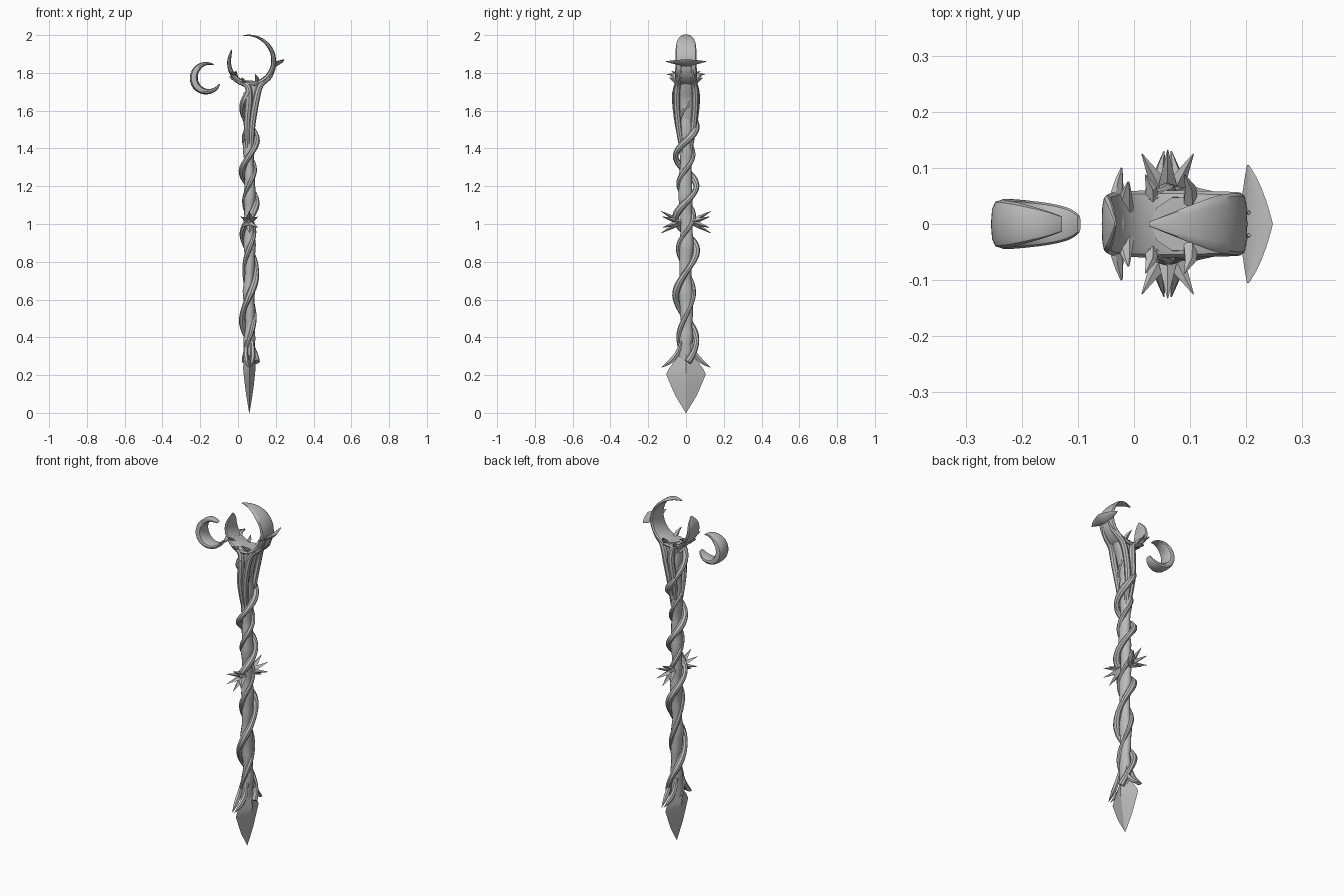
import bpy, bmesh
from math import sin, cos, pi, radians, copysign
from mathutils import Vector

cube = bpy.data.objects.get("Cube")
if cube:
    bpy.data.objects.remove(cube)

stone = bpy.data.materials.new("pale_grey")
stone.use_nodes = True
stone.diffuse_color = (0.5, 0.5, 0.5, 1)
stone.node_tree.nodes["Principled BSDF"].inputs["Base Color"].default_value = (0.5, 0.5, 0.5, 1)
stone.node_tree.nodes["Principled BSDF"].inputs["Roughness"].default_value = 0.8

CX = 0.06  # axis of the shaft
X, Y = Vector((1, 0, 0)), Vector((0, 1, 0))


def smooth(keys, steps=5):
    """Catmull-Rom interpolation through tuples of any length."""
    out = []
    for i in range(len(keys) - 1):
        k = [keys[max(i - 1, 0)], keys[i], keys[i + 1], keys[min(i + 2, len(keys) - 1)]]
        for s in range(steps):
            t = s / steps
            out.append(tuple(
                b + t / 2 * (c - a + t * (2 * a - 5 * b + 4 * c - d + t * (3 * (b - c) + d - a)))
                for a, b, c, d in zip(*k)))
    return out + [keys[-1]]


def sweep(name, rows, ref, sides=8, square=1.0, angle=40):
    """Skin a path of rows (x, y, z, radius along ref, radius across)."""
    bm = bmesh.new()
    pts = [Vector(r[:3]) for r in rows]
    rings = []
    for i, row in enumerate(rows):
        tangent = (pts[min(i + 1, len(pts) - 1)] - pts[max(i - 1, 0)]).normalized()
        u = (ref - tangent * ref.dot(tangent)).normalized()
        v = tangent.cross(u)
        ring = []
        for k in range(sides):
            c, s = cos(2 * pi * k / sides), sin(2 * pi * k / sides)
            c, s = (copysign(abs(w) ** square, w) for w in (c, s))
            ring.append(bm.verts.new(pts[i] + u * c * max(row[3], 0.001) + v * s * max(row[4], 0.001)))
        rings.append(ring)
    for a, b in zip(rings, rings[1:]):
        for k in range(sides):
            n = (k + 1) % sides
            bm.faces.new((a[k], a[n], b[n], b[k]))
    bm.faces.new(rings[0][::-1])
    bm.faces.new(rings[-1])
    bmesh.ops.recalc_face_normals(bm, faces=bm.faces)
    mesh = bpy.data.meshes.new(name)
    bm.to_mesh(mesh)
    bm.free()
    mesh.materials.append(stone)
    obj = bpy.data.objects.new(name, mesh)
    bpy.context.collection.objects.link(obj)
    bpy.ops.object.select_all(action='DESELECT')
    obj.select_set(True)
    bpy.context.view_layer.objects.active = obj
    bpy.ops.object.shade_smooth_by_angle(angle=radians(angle))
    return obj


def crescent(name, cx, cz, keys):
    """Keys are (degrees, radius, half width in y, half thickness)."""
    rows = [(cx + r * cos(radians(a)), 0, cz + r * sin(radians(a)), w, t)
            for a, r, w, t in smooth(keys, 6)]
    return sweep(name, rows, Y, 12, 0.7)


# Shaft with a slightly knotted outline
shaft_rows = []
for i in range(48):
    z = 0.24 + i * 0.031
    knot = 0.003 * sin(z * 23) + 0.002 * sin(z * 51)
    shaft_rows.append((CX + 0.003 * sin(z * 17), 0.003 * cos(z * 13), z, 0.028 + knot, 0.034 + knot))
sweep("shaft", shaft_rows, X, 12)

# Vines winding up the shaft: keys are (height, turn in degrees)
turns = smooth([(0.27, 10), (0.38, 90), (0.62, 270), (0.86, 450), (1.03, 630),
                (1.2, 810), (1.36, 990), (1.52, 1170), (1.7, 1350)], 12)
for name, phase, reach, thick in (("main_vine", 0, 1.0, 0.017), ("thin_vine", 170, 0.72, 0.012)):
    rows = []
    for z, turn in turns:
        a = radians(turn + phase)
        t = thick * (1 + 0.15 * sin(z * 31))
        rows.append((CX + 0.037 * reach * cos(a), 0.055 * reach * sin(a), z, t, t))
    sweep(name, rows, X, 8)

# Spearhead at the foot
sweep("spearhead", [(CX, 0, z, rx, ry) for z, rx, ry in (
    (0, 0.001, 0.001), (0.09, 0.016, 0.056), (0.14, 0.023, 0.078),
    (0.205, 0.03, 0.105), (0.235, 0.033, 0.09), (0.31, 0.028, 0.034))], X, 4, angle=20)

# Mirrored parts on the front and back
for side, word in ((-1, "front"), (1, "back")):
    # Hooked barbs over the spearhead
    for dx in (-0.016, 0.016):
        sweep(word + "_barb", smooth([
            (CX + dx, side * 0.025, 0.38, 0.008, 0.008),
            (CX + dx * 1.2, side * 0.045, 0.32, 0.013, 0.013),
            (CX + dx, side * 0.08, 0.275, 0.012, 0.014),
            (CX + dx * 0.4, side * 0.13, 0.24, 0.001, 0.001)]), X, 6)
    # Thorn burst half way up
    for k in range(6):
        a = radians(30 + 60 * k)
        dx, dz = cos(a), sin(a)
        tip = 0.132 if k % 3 == 1 else 0.125
        sweep(word + "_thorn", [
            (CX, side * 0.025, 1.01, 0.012, 0.012),
            (CX + 0.018 * dx, side * 0.07, 1.01 + 0.024 * dz, 0.016, 0.011),
            (CX + 0.053 * dx, side * tip, 1.01 + 0.058 * dz, 0.001, 0.001)], X, 4, angle=20)
    # Root strands that spread and cradle the large crescent
    sweep(word + "_right_strand", smooth([
        (CX - 0.01, side * 0.02, 1.4, 0.012, 0.012),
        (CX - 0.012, side * 0.045, 1.54, 0.016, 0.018),
        (CX - 0.002, side * 0.056, 1.66, 0.018, 0.019),
        (CX - 0.01, side * 0.05, 1.73, 0.015, 0.016),
        (0.0, side * 0.04, 1.755, 0.014, 0.012),
        (-0.045, side * 0.025, 1.78, 0.003, 0.003)]), Y, 8)
    sweep(word + "_left_strand", smooth([
        (CX + 0.01, side * 0.02, 1.38, 0.012, 0.012),
        (CX + 0.015, side * 0.04, 1.52, 0.016, 0.017),
        (CX + 0.035, side * 0.05, 1.65, 0.017, 0.018),
        (0.12, side * 0.045, 1.735, 0.018, 0.016),
        (0.17, side * 0.035, 1.785, 0.014, 0.014),
        (0.205, side * 0.02, 1.86, 0.003, 0.003)]), Y, 8)
    # Small thorns around the collar
    for x, z, dz in ((0.03, 1.745, 0.03), (0.1, 1.75, 0.045)):
        sweep(word + "_collar_thorn", [
            (x, side * 0.04, z, 0.014, 0.014),
            (x, side * 0.065, z + dz * 0.5, 0.011, 0.009),
            (x - 0.01, side * 0.088, z + dz, 0.001, 0.001)], X, 5, angle=20)

# Central wood filling the fork
sweep("fork_core", smooth([
    (CX, 0, 1.55, 0.026, 0.034), (CX + 0.012, 0, 1.66, 0.03, 0.045),
    (CX + 0.022, 0, 1.72, 0.042, 0.05), (0.085, 0, 1.758, 0.055, 0.05)]), X, 10)

# Large crescent at the head
crescent("large_crescent", 0.068, 1.862, [
    (107, 0.141, 0.004, 0.002), (75, 0.132, 0.034, 0.006), (45, 0.125, 0.052, 0.01),
    (0, 0.121, 0.056, 0.013), (-45, 0.121, 0.058, 0.014), (-90, 0.122, 0.06, 0.015),
    (-135, 0.12, 0.058, 0.013), (-180, 0.115, 0.05, 0.01), (-198, 0.114, 0.032, 0.007),
    (-211, 0.118, 0.004, 0.002)])

# Small floating crescent
crescent("small_crescent", -0.17, 1.772, [
    (60, 0.082, 0.014, 0.003), (90, 0.077, 0.028, 0.009), (130, 0.069, 0.04, 0.017),
    (180, 0.064, 0.044, 0.021), (230, 0.066, 0.044, 0.02), (280, 0.072, 0.038, 0.014),
    (315, 0.077, 0.028, 0.009), (337, 0.078, 0.015, 0.003)])


# Winged blades crossing the outside of the large crescent
def blade(name, x_tip, x_mid, z_tip, z_mid, reach, width, lean):
    rows = [(x_mid + (x_tip - x_mid) * abs(t) ** 2, reach * t,
             z_mid + (z_tip - z_mid) * abs(t), 0.002 + width * (1 - abs(t)) ** 0.8, 0.002 + 0.008 * (1 - abs(t)))
            for t in (i / 5 for i in range(-5, 6))]
    sweep(name, rows, Vector((1, 0, lean)).normalized(), 6, angle=30)


blade("left_blade", 0.203, 0.215, 1.86, 1.852, 0.105, 0.036, 0.6)
blade("right_blade", -0.022, -0.033, 1.79, 1.803, 0.1, 0.024, -0.8)
blade("right_lower_blade", -0.01, -0.018, 1.81, 1.768, 0.075, 0.022, -0.2)
